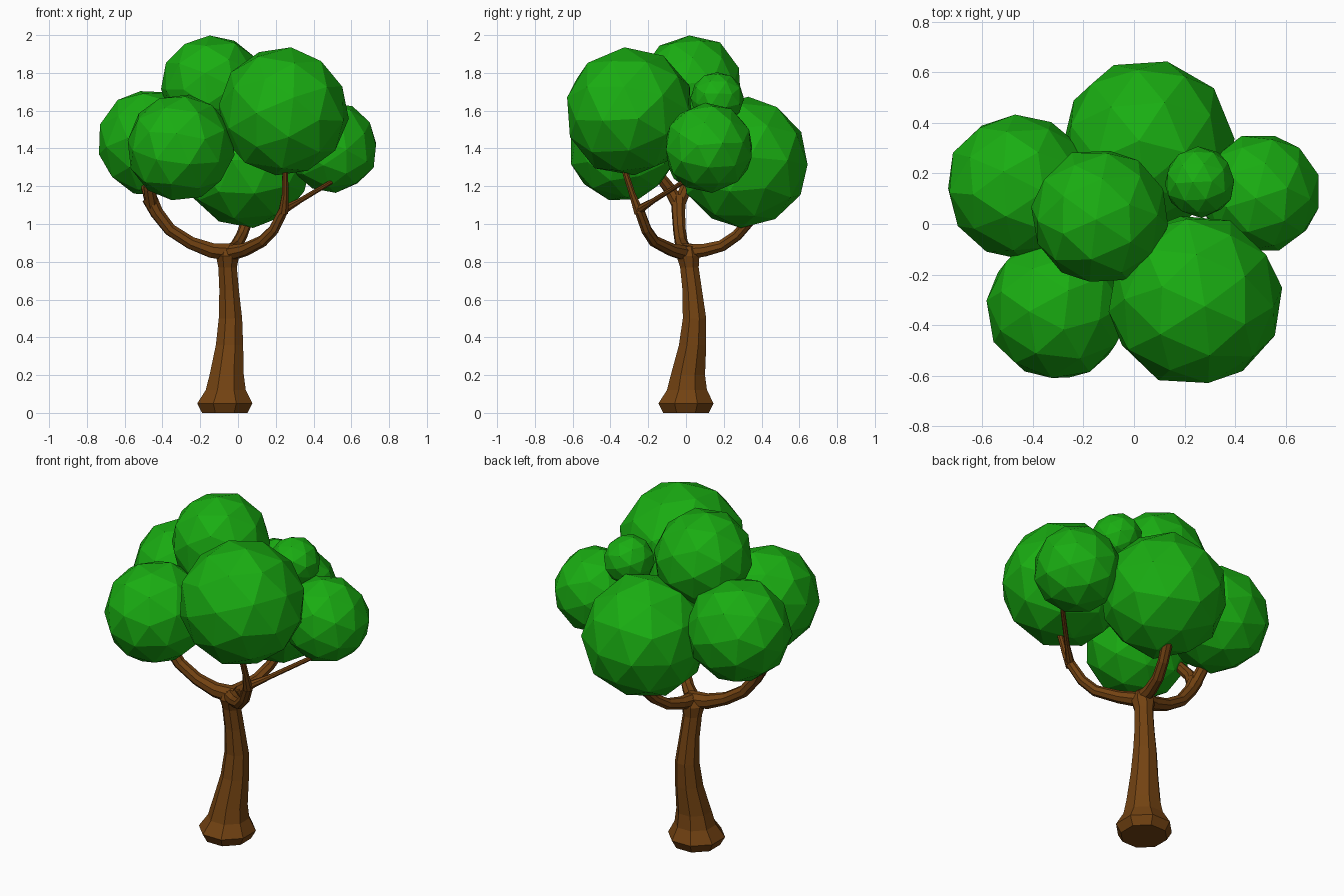
import bpy, bmesh, math, random
from mathutils import Vector, Euler

if "Cube" in bpy.data.objects:
    bpy.data.objects.remove(bpy.data.objects["Cube"])

random.seed(4)


def material(name, rgb):
    m = bpy.data.materials.new(name)
    m.diffuse_color = (*rgb, 1)
    m.use_nodes = True
    m.node_tree.nodes["Principled BSDF"].inputs["Base Color"].default_value = m.diffuse_color
    return m


BARK = material("bark", (0.17, 0.055, 0.006))
LEAF = material("leaf", (0.01, 0.42, 0.006))


def finish(bm, name, mat):
    bmesh.ops.recalc_face_normals(bm, faces=bm.faces)
    me = bpy.data.meshes.new(name)
    bm.to_mesh(me)
    bm.free()
    me.materials.append(mat)
    ob = bpy.data.objects.new(name, me)
    bpy.context.collection.objects.link(ob)
    return ob


def tube(name, pts, sides=8):
    """Faceted limb through (x, y, z, radius) points."""
    bm = bmesh.new()
    pos = [Vector(p[:3]) for p in pts]
    rings, side = [], Vector((1, 0, 0))
    for i, p in enumerate(pos):
        d = (pos[min(i + 1, len(pos) - 1)] - pos[max(i - 1, 0)]).normalized()
        if name == "trunk":
            d = Vector((0, 0, 1))
        elif i == 0:
            side = d.orthogonal()
        side = (side - d * side.dot(d)).normalized()
        up = d.cross(side)
        ring = []
        for k in range(sides):
            a = 2 * math.pi * (k + 0.5) / sides
            ring.append(bm.verts.new(p + pts[i][3] * (math.cos(a) * side + math.sin(a) * up)))
        rings.append(ring)
    for a, b in zip(rings, rings[1:]):
        for k in range(sides):
            n = (k + 1) % sides
            bm.faces.new((a[k], a[n], b[n], b[k]))
    bm.faces.new(rings[0])
    bm.faces.new(rings[-1])
    return finish(bm, name, BARK)


# Trunk with flared foot and gentle bend
tube("trunk", [(-.07, 0, 0, .13), (-.07, 0, .05, .158), (-.065, .005, .12, .115),
               (-.06, .01, .20, .098), (-.045, .035, .36, .078), (-.04, .045, .50, .067),
               (-.047, .033, .65, .056), (-.055, .018, .77, .053), (-.055, .01, .83, .066),
               (-.05, .01, .88, .045)])

# Main limbs and their forks
tube("left_branch", [(-.03, .01, .85, .05), (-.14, -.01, .86, .042), (-.25, -.025, .90, .035),
                     (-.36, -.035, .97, .034), (-.43, -.04, 1.06, .036), (-.47, -.04, 1.14, .042)])
tube("left_fork_front", [(-.455, -.04, 1.10, .036), (-.47, -.09, 1.19, .033), (-.44, -.16, 1.28, .028)])
tube("left_fork_back", [(-.455, -.04, 1.10, .036), (-.48, 0, 1.19, .033), (-.48, .07, 1.28, .028)])
tube("front_branch", [(-.07, .02, .84, .045), (.04, -.08, .865, .035), (.13, -.17, .91, .031),
                      (.19, -.21, .97, .029), (.245, -.25, 1.08, .027)])
tube("front_fork_up", [(.24, -.248, 1.06, .028), (.25, -.285, 1.16, .018), (.25, -.34, 1.33, .016)])
tube("front_fork_right", [(.24, -.25, 1.075, .024), (.33, -.17, 1.125, .014), (.54, .03, 1.25, .012)])
tube("back_branch", [(-.055, -.01, .85, .045), (-.035, .10, .862, .036), (-.01, .19, .885, .032),
                     (.02, .27, .94, .03), (.045, .33, 1.01, .03), (.06, .38, 1.10, .034)])

# Faceted leaf clusters: name, centre, radius
CLUSTERS = [
    ("top_foliage", (-.135, .03, 1.73), .272),
    ("front_right_foliage", (.24, -.30, 1.595), .345),
    ("front_left_foliage", (-.305, -.335, 1.405), .287),
    ("left_foliage", (-.455, .15, 1.43), .288),
    ("back_foliage", (.05, .31, 1.325), .345),
    ("right_foliage", (.50, .12, 1.405), .24),
    ("small_foliage", (.26, .165, 1.665), .14),
]
for name, centre, r in CLUSTERS:
    bm = bmesh.new()
    bmesh.ops.create_icosphere(bm, subdivisions=2, radius=r)
    turn = Euler([random.uniform(0, 6.28) for _ in range(3)]).to_matrix()
    for v in bm.verts:
        v.co = turn @ v.co * random.uniform(.985, 1.02) + Vector(centre)
    finish(bm, name, LEAF)
